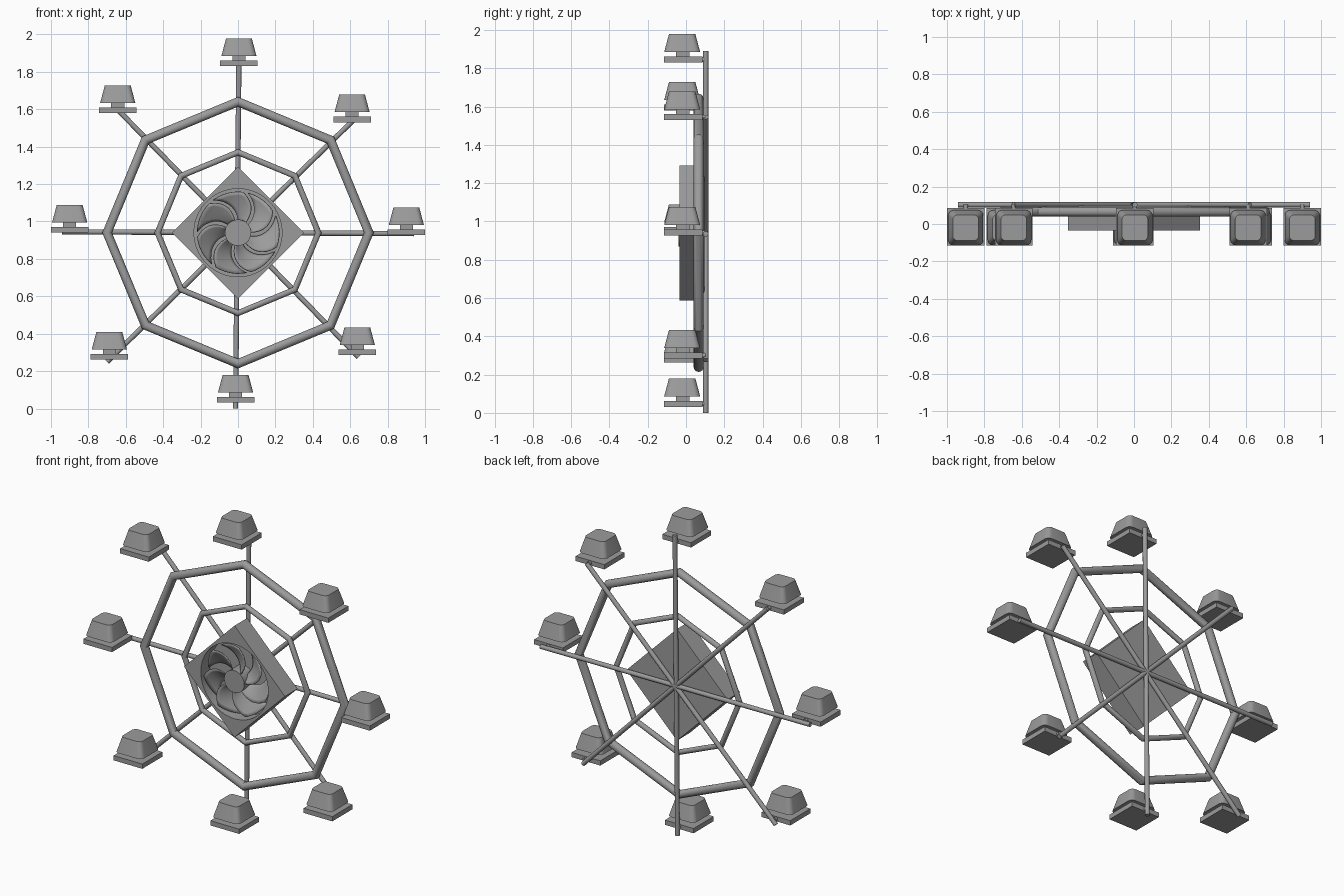
import bpy, bmesh, math
from mathutils import Vector, Matrix

if "Cube" in bpy.data.objects:
    bpy.data.objects.remove(bpy.data.objects["Cube"])

HUB_Z = 0.94
grey = bpy.data.materials.new("plain grey")
grey.diffuse_color = (0.33, 0.33, 0.33, 1)
grey.use_nodes = True
grey.node_tree.nodes["Principled BSDF"].inputs["Base Color"].default_value = grey.diffuse_color


def finish(ob, name, smooth=True):
    ob.name = name
    ob.data.materials.clear()
    ob.data.materials.append(grey)
    bpy.ops.object.select_all(action='DESELECT')
    ob.select_set(True)
    bpy.context.view_layer.objects.active = ob
    if smooth:
        bpy.ops.object.shade_smooth_by_angle(angle=math.radians(32))
    return ob


def from_bmesh(bm, name):
    bmesh.ops.recalc_face_normals(bm, faces=bm.faces)
    me = bpy.data.meshes.new(name)
    bm.to_mesh(me)
    bm.free()
    ob = bpy.data.objects.new(name, me)
    bpy.context.collection.objects.link(ob)
    return finish(ob, name)


def rod(name, a, b, r, sides=16):
    a, b = Vector(a), Vector(b)
    bpy.ops.mesh.primitive_cylinder_add(vertices=sides, radius=r, depth=(b - a).length,
                                        location=(a + b) / 2)
    ob = bpy.context.object
    ob.rotation_euler = (b - a).to_track_quat('Z', 'Y').to_euler()
    return finish(ob, name)


def box(name, loc, size):
    bpy.ops.mesh.primitive_cube_add(size=1, location=loc)
    ob = bpy.context.object
    ob.scale = size
    return finish(ob, name, False)


# Octagonal rings
for name, major, minor, y in (("outer_ring", 0.70, 0.026, 0.066), ("inner_ring", 0.43, 0.017, 0.08)):
    bpy.ops.mesh.primitive_torus_add(major_segments=8, minor_segments=16, major_radius=major,
                                     minor_radius=minor, location=(0, y, HUB_Z),
                                     rotation=(math.pi / 2, 0, 0))
    finish(bpy.context.object, name)

# Four full-length spokes
for x1, z1, x2, z2 in ((-0.013, 0.0, 0.005, 1.89), (-0.94, 0.945, 0.94, 0.935),
                       (-0.645, 1.60, 0.645, 0.275), (-0.70, 0.25, 0.62, 1.545)):
    rod("spoke", (x1, 0.103, z1), (x2, 0.103, z2), 0.014)

# Diamond housing with a round recess
housing = box("fan_housing", (0, 0.0275, HUB_Z), (0.498, 0.125, 0.498))
housing.rotation_euler = (0, math.pi / 4, 0)
cutter = rod("recess_cutter", (0, -0.1, HUB_Z), (0, 0.055, HUB_Z), 0.235, 64)
cutter.hide_render = True
mod = housing.modifiers.new("recess", 'BOOLEAN')
mod.operation = 'DIFFERENCE'
mod.object = cutter
bpy.context.view_layer.objects.active = housing
bpy.ops.object.modifier_apply(modifier=mod.name)
bpy.data.objects.remove(cutter)
finish(housing, "fan_housing")

# Fan hub and seven swept, pitched blades
rod("fan_hub", (0, 0.056, HUB_Z), (0, -0.038, HUB_Z), 0.07, 40)
NR, NA = 8, 6
for k in range(7):
    bm = bmesh.new()
    rows = []
    for i in range(NR + 1):
        t = i / NR
        r = 0.062 + 0.158 * t
        start = 2 * math.pi * k / 7 + 0.55 * t * t
        span = 0.62 + 0.16 * math.sin(math.pi * t * 0.6)
        row = []
        for j in range(NA + 1):
            s = j / NA
            a = start + span * s
            y = -0.028 + 0.055 * s
            row.append(bm.verts.new((r * math.cos(a), y, HUB_Z + r * math.sin(a))))
        rows.append(row)
    for p, q in zip(rows, rows[1:]):
        for j in range(NA):
            bm.faces.new((p[j], p[j + 1], q[j + 1], q[j]))
    blade = from_bmesh(bm, "fan_blade")
    sol = blade.modifiers.new("thickness", 'SOLIDIFY')
    sol.thickness = 0.006


def rounded_square(half, r, z, n=5):
    pts = []
    for c in range(4):
        base = c * math.pi / 2
        cx = (half - r) * (1 if c in (0, 3) else -1)
        cy = (half - r) * (1 if c in (0, 1) else -1)
        for i in range(n + 1):
            a = base + math.pi / 2 * i / n
            pts.append((cx + r * math.cos(a), cy + r * math.sin(a), z))
    return pts


def cabin_roof(x, y, z):
    bm = bmesh.new()
    loops = [[bm.verts.new(p) for p in rounded_square(*a)]
             for a in ((0.094, 0.03, 0), (0.069, 0.026, 0.094))]
    n = len(loops[0])
    for i in range(n):
        j = (i + 1) % n
        bm.faces.new((loops[0][i], loops[0][j], loops[1][j], loops[1][i]))
    bm.faces.new(loops[0][::-1])
    bm.faces.new(loops[1])
    bm.transform(Matrix.Translation((x, y, z)))
    from_bmesh(bm, "cabin_body")


# Eight cabins: floor plate, short post, tapered body and pivot pin
for x, z in ((0.005, 1.83), (-0.643, 1.58), (0.61, 1.53), (-0.90, 0.941),
             (0.90, 0.927), (-0.688, 0.262), (0.638, 0.285), (-0.013, 0.032)):
    box("cabin_floor", (x, -0.014, z + 0.015), (0.2, 0.2, 0.03))
    box("cabin_post", (x, -0.018, z + 0.043), (0.07, 0.07, 0.03))
    cabin_roof(x, -0.02, z + 0.054)
    rod("pivot_pin", (x, 0.06, z + 0.015), (x, 0.103, z + 0.015), 0.012)
